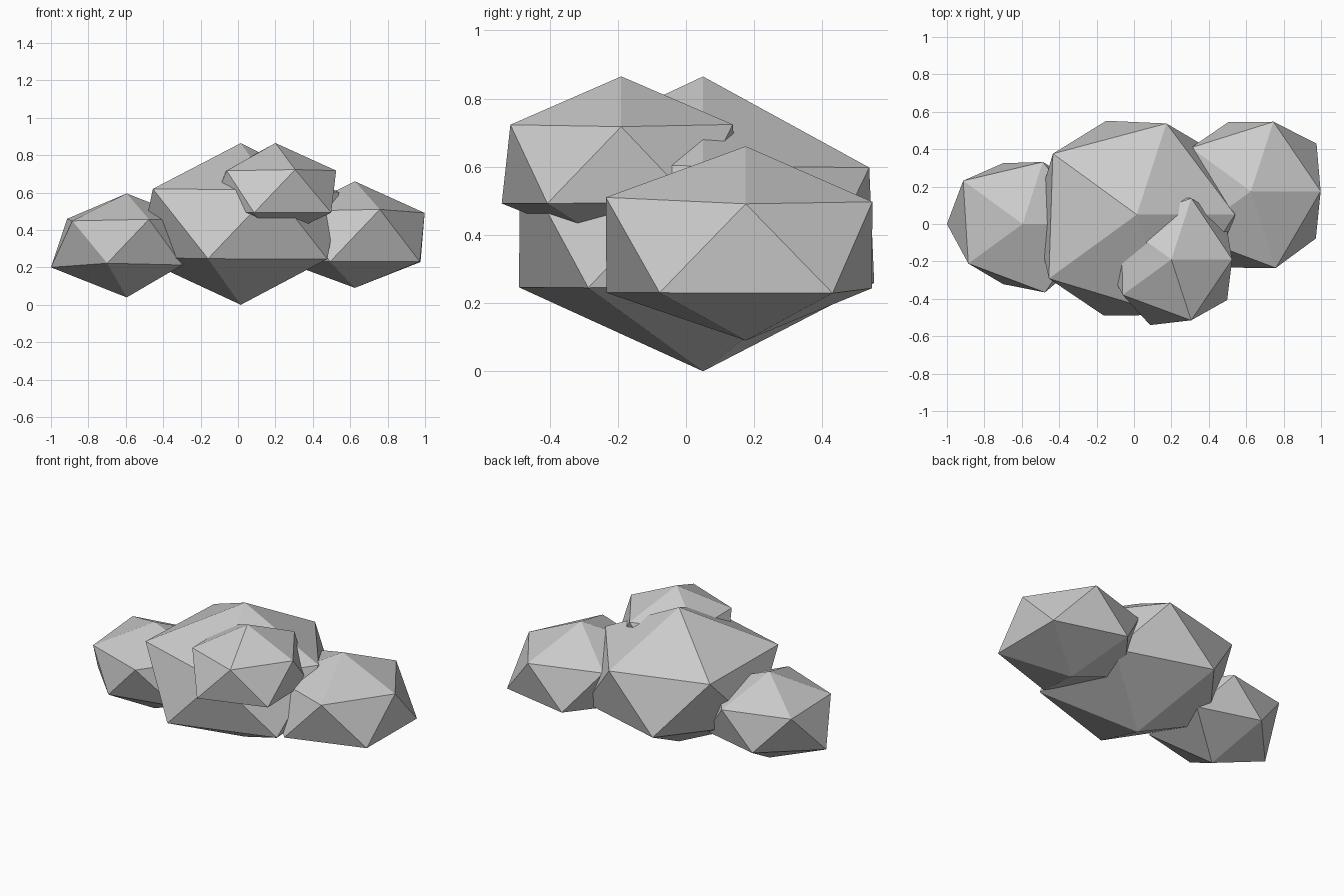
import bpy, bmesh, math
from mathutils import Vector

if "Cube" in bpy.data.objects:
    bpy.data.objects.remove(bpy.data.objects["Cube"])

FLATTEN = 0.65  # puffs are squashed vertically

grey = bpy.data.materials.new("cloud_grey")
grey.diffuse_color = (0.6, 0.6, 0.6, 1)
grey.use_nodes = True
grey.node_tree.nodes["Principled BSDF"].inputs["Base Color"].default_value = grey.diffuse_color


def puff(name, centre, bottom, lower, upper, top):
    """Uneven icosahedron: one radius for each pole and each ring corner."""
    ring_r, ring_z = 2 / math.sqrt(5), 1 / math.sqrt(5)
    pts = [Vector((0, 0, -bottom))]
    for radii, start, z in ((lower, 36, -ring_z), (upper, 0, ring_z)):
        for i, r in enumerate(radii):
            a = math.radians(start + 72 * i)
            pts.append(r * Vector((ring_r * math.cos(a), ring_r * math.sin(a), z)))
    pts.append(Vector((0, 0, top)))

    bm = bmesh.new()
    v = [bm.verts.new((p.x, p.y, p.z * FLATTEN)) for p in pts]
    for i in range(5):
        j = (i + 1) % 5
        lo, lo_next, up, up_next = v[1 + i], v[1 + j], v[6 + i], v[6 + j]
        bm.faces.new((v[0], lo_next, lo))       # underside
        bm.faces.new((lo, up_next, up))         # side band
        bm.faces.new((lo, lo_next, up_next))
        bm.faces.new((up, up_next, v[11]))      # cap
    bmesh.ops.recalc_face_normals(bm, faces=bm.faces)
    mesh = bpy.data.meshes.new(name)
    bm.to_mesh(mesh)
    bm.free()
    mesh.materials.append(grey)
    obj = bpy.data.objects.new(name, mesh)
    obj.location = centre
    bpy.context.collection.objects.link(obj)


# Large middle puff
puff("main_puff", (0.015, 0.05, 0.431), 0.663,
     (0.61, 0.59, 0.61, 0.635, 0.64), (0.587, 0.573, 0.62, 0.65, 0.63), 0.667)
# Right puff
puff("right_puff", (0.625, 0.175, 0.37), 0.43,
     (0.485, 0.435, 0.45, 0.48, 0.48), (0.417, 0.437, 0.443, 0.45, 0.482), 0.446)
# Left puff
puff("left_puff", (-0.595, 0, 0.332), 0.45,
     (0.41, 0.382, 0.453, 0.378, 0.41), (0.41, 0.39, 0.44, 0.402, 0.43), 0.405)
# Small puff on the upper front
puff("top_puff", (0.2, -0.19, 0.612), 0.40,
     (0.40, 0.40, 0.40, 0.412, 0.412), (0.363, 0.385, 0.37, 0.36, 0.382), 0.389)
